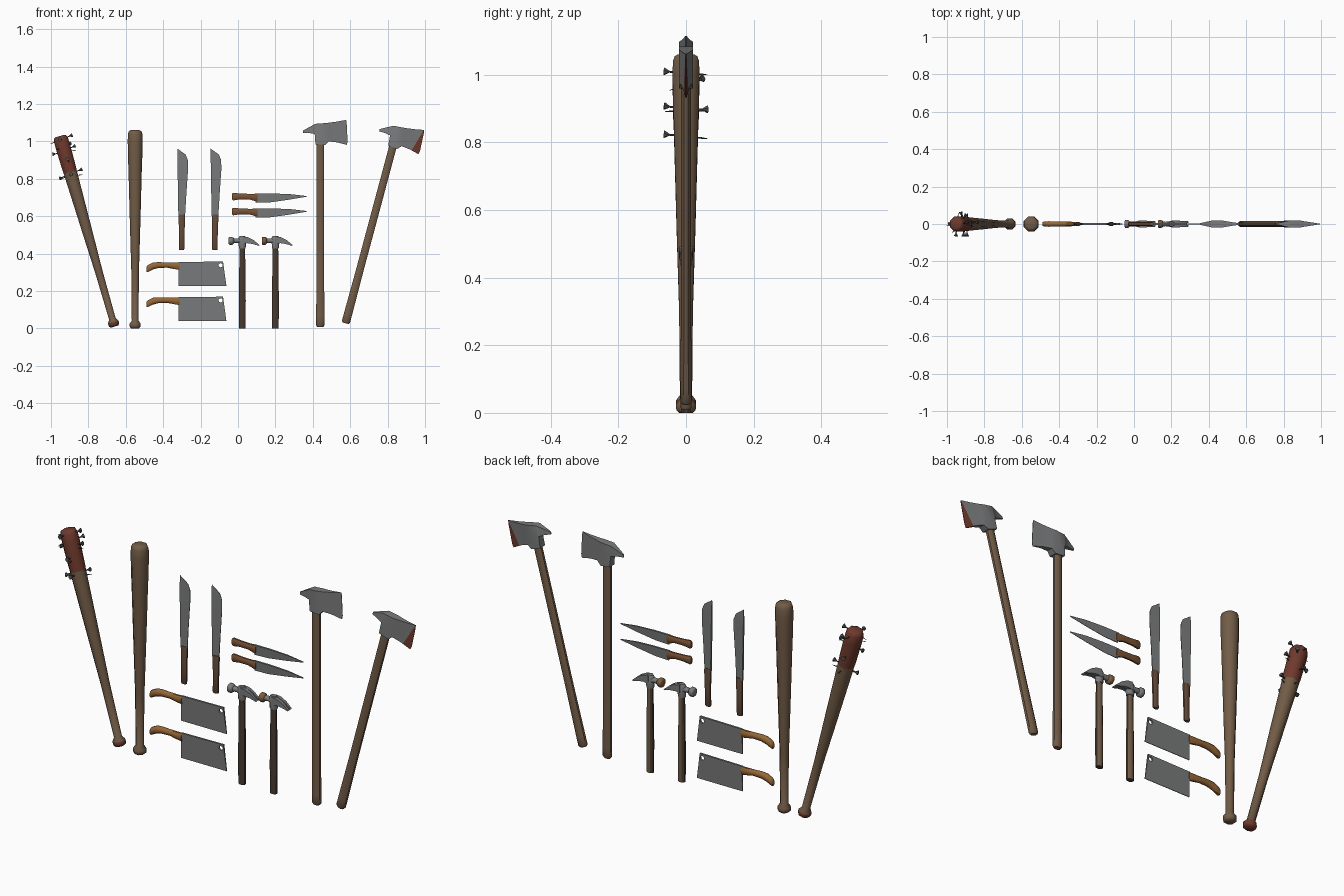
import bpy, bmesh, math
from mathutils import Matrix, Vector

if "Cube" in bpy.data.objects:
    bpy.data.objects.remove(bpy.data.objects["Cube"])

def mat(name, r, g, b):
    m = bpy.data.materials.new(name)
    m.diffuse_color = [(c / 255 / 12.92 if c < 11 else ((c / 255 + .055) / 1.055) ** 2.4) for c in (r, g, b)] + [1]
    m.use_nodes = True
    m.node_tree.nodes["Principled BSDF"].inputs["Base Color"].default_value = m.diffuse_color
    return m

WOOD = mat("worn wood", 114, 92, 71)
BLOOD = mat("dried red", 112, 58, 45)
STEEL = mat("steel", 122, 123, 124)
NAIL = mat("dark nail steel", 75, 78, 80)
ORANGE = mat("cleaver handle wood", 150, 102, 54)
KNIFEW = mat("knife handle wood", 122, 82, 52)
MACHW = mat("machete handle wood", 100, 74, 56)
DARK = mat("dark hammer wood", 72, 58, 47)
RUST = mat("rusty hammer face", 128, 92, 60)

def finish(bm, name, mats, M, rule=None):
    bmesh.ops.recalc_face_normals(bm, faces=bm.faces)
    if rule:
        for f in bm.faces:
            f.material_index = int(rule(f.calc_center_median(), f.normal))
    me = bpy.data.meshes.new(name)
    bm.to_mesh(me)
    bm.free()
    for m in mats:
        me.materials.append(m)
    ob = bpy.data.objects.new(name, me)
    ob.matrix_world = M
    bpy.context.collection.objects.link(ob)
    return ob

def skin(loops):
    bm = bmesh.new()
    vs = [[bm.verts.new(p) for p in l] for l in loops]
    n = len(vs[0])
    for a, b in zip(vs, vs[1:]):
        for i in range(n):
            j = (i + 1) % n
            bm.faces.new((a[i], a[j], b[j], b[i]))
    bm.faces.new(vs[0])
    bm.faces.new(vs[-1])
    return bm

# rounded bar along z or x: rings are (position, offset, half width, half depth)
def bar(name, rings, mats, M, axis='z', n=8, rule=None):
    loops = []
    for p, o, a, b in rings:
        l = []
        for i in range(n):
            t = 2 * math.pi * (i + .5) / n
            u, v = o + a * math.cos(t), b * math.sin(t)
            l.append((u, v, p) if axis == 'z' else (p, v, u))
        loops.append(l)
    return finish(skin(loops), name, mats, M, rule)

# blade mesh: sections are (spine x, spine z, edge x, edge z, spine half depth, edge half depth)
def blade_mesh(secs, y=0):
    return skin([[(sx, y - ts, sz), (ex, y - te, ez), (ex, y + te, ez), (sx, y + ts, sz)]
                 for sx, sz, ex, ez, ts, te in secs])

def at(x, z, deg=0):
    return Matrix.Translation((x, 0, z)) @ Matrix.Rotation(math.radians(deg), 4, 'Y')

# baseball bats
bat = [(0, .022), (.008, .031), (.025, .032), (.042, .0195), (.3, .022), (.55, .03), (.86, .039),
       (.9, .041), (1.0, .043), (1.04, .042), (1.055, .036), (1.06, .026)]
bat = [(z, 0, r, r) for z, r in bat]
bar("plain_bat", bat, [WOOD], at(-.55, 0))
B = at(-.66, .01, -16)
bar("nailed_bat", bat, [WOOD, BLOOD], B, rule=lambda c, n: c.z > .87 or c.z < .025)

# nails through the bat: (height, heading)
for h, a in [(.84, -90), (.925, -85), (1.035, -95), (.92, 100), (.97, 180), (.98, 0),
             (1.04, 8), (.85, 10), (.835, 195), (1.0, 50)]:
    M = B @ Matrix.Translation((0, 0, h)) @ Matrix.Rotation(math.radians(a), 4, 'Z') \
        @ Matrix.Rotation(math.radians(84), 4, 'Y')
    bar("nail", [(z, 0, r, r) for z, r in [(-.064, .0006), (-.045, .0025), (.05, .003),
                                           (.063, .011), (.066, .011)]], [NAIL], M, n=6)

# machetes
for x in (-.30, -.122):
    M = at(x, 0)
    finish(blade_mesh([(-.019, .6, .017, .6, .005, .002), (-.021, .72, .024, .72, .005, .001),
                       (-.023, .85, .033, .85, .005, .001), (-.024, .90, .032, .90, .004, .001),
                       (-.024, .93, .02, .93, .003, .001), (-.024, .962, -.018, .957, .001, .001)]),
           "machete_blade", [STEEL], M)
    bar("machete_handle", [(.42, -.002, .014, .008), (.425, -.002, .016, .011), (.5, -.001, .016, .011),
                           (.6, 0, .019, .011), (.61, 0, .018, .008)], [MACHW], M)

# kitchen knives
for dz in (0, -.08):
    M = at(0, dz)
    finish(blade_mesh([(.09, .722, .095, .672, .005, .002), (.18, .722, .17, .674, .005, .001),
                       (.28, .718, .27, .688, .004, .001), (.367, .708, .365, .704, .001, .001)]),
           "knife_blade", [STEEL], M)
    bar("knife_handle", [(-.032, .705, .017, .007), (-.025, .705, .022, .011), (.01, .706, .017, .011),
                         (.06, .705, .016, .011), (.095, .70, .022, .011), (.103, .70, .022, .008)],
        [KNIFEW], M, 'x')

# cleavers with a round hanging hole
for dz in (0, -.188):
    M = at(0, dz)
    blade = finish(blade_mesh([(-.317, .355, -.317, .228, .005, .0015),
                               (-.08, .358, -.062, .228, .005, .0015)]), "cleaver_blade", [STEEL], M)
    bm = bmesh.new()
    bmesh.ops.create_cone(bm, cap_ends=True, segments=12, radius1=.011, radius2=.011, depth=.1,
                          matrix=Matrix.Translation((-.093, 0, .338)) @ Matrix.Rotation(math.pi / 2, 4, 'X'))
    cutter = finish(bm, "hole_cutter", [STEEL], M)
    cutter.hide_render = True
    mod = blade.modifiers.new("hole", 'BOOLEAN')
    mod.operation, mod.object, mod.solver = 'DIFFERENCE', cutter, 'EXACT'
    bpy.context.view_layer.objects.active = blade
    bpy.ops.object.modifier_apply(modifier="hole")
    bpy.data.objects.remove(cutter)
    bar("cleaver_handle", [(-.49, .315, .014, .009), (-.483, .32, .02, .014), (-.455, .334, .02, .016),
                           (-.425, .339, .017, .015), (-.38, .339, .015, .014), (-.34, .335, .019, .014),
                           (-.312, .333, .022, .010)], [ORANGE], M, 'x')

# claw hammers
for x, face in ((.023, STEEL), (.2, RUST)):
    M = at(x, 0)
    bar("hammer_handle", [(0, 0, .019, .014), (.15, 0, .02, .015), (.3, 0, .018, .013), (.45, 0, .016, .012)],
        [DARK, WOOD], M, rule=lambda c, n: n.y > .1 and n.x > -.3)
    bar("hammer_socket", [(.428, 0, .019, .016), (.445, 0, .021, .018), (.485, 0, .022, .017), (.494, 0, .016, .012)],
        [STEEL], M)
    bar("hammer_neck", [(-.05, .468, .014, .014), (-.03, .470, .013, .013), (0, .468, .016, .015)], [STEEL], M, 'x')
    bar("hammer_face", [(-.073, .468, .018, .018), (-.069, .468, .023, .023), (-.053, .468, .023, .023),
                        (-.045, .468, .015, .015)], [face], M, 'x')
    for s in (-1, 1):
        finish(blade_mesh([(.0, .492, .0, .452, .009, .009), (.03, .488, .026, .456, .009, .009),
                           (.06, .473, .054, .452, .007, .007), (.092, .446, .088, .442, .005, .005)], s * .0095),
               "hammer_claw", [STEEL], M)

# felling axes, the second one leaning with a stained edge
for M, stained in ((at(.44, 0), False), (at(.573, .02, 15), True)):
    bar("axe_handle", [(.008, 0, .018, .013), (.016, 0, .024, .018), (.06, 0, .024, .018), (.3, 0, .022, .016),
                       (.7, 0, .022, .016), (1.06, 0, .022, .016)], [WOOD], M)
    bm = blade_mesh([(-.092, 1.058, -.092, 1.046, .003, .003), (-.06, 1.076, -.06, 1.045, .010, .010),
                     (-.03, 1.092, -.03, 1.04, .017, .017), (-.026, 1.094, -.026, .985, .02, .02),
                     (.026, 1.098, .026, .98, .02, .02), (.045, 1.1, .045, 1.0, .016, .016),
                     (.09, 1.106, .09, .995, .009, .009), (.138, 1.115, .142, .982, .0015, .0015),
                     (.141, 1.10, .146, 1.0, .001, .001)])
    p, q = Vector((.10, 0, .985)), Vector((.137, 0, 1.115))
    nrm = Vector((q.z - p.z, 0, p.x - q.x))
    if stained:
        bmesh.ops.bisect_plane(bm, geom=bm.verts[:] + bm.edges[:] + bm.faces[:], plane_co=p, plane_no=nrm)
    finish(bm, "axe_head", [STEEL, BLOOD], M,
           lambda c, n: stained and (c - p).dot(nrm) > 0)

# smooth shading with crisp edges
bpy.ops.object.select_all(action='SELECT')
bpy.context.view_layer.objects.active = bpy.context.selected_objects[0]
bpy.ops.object.shade_smooth_by_angle(angle=math.radians(50))
